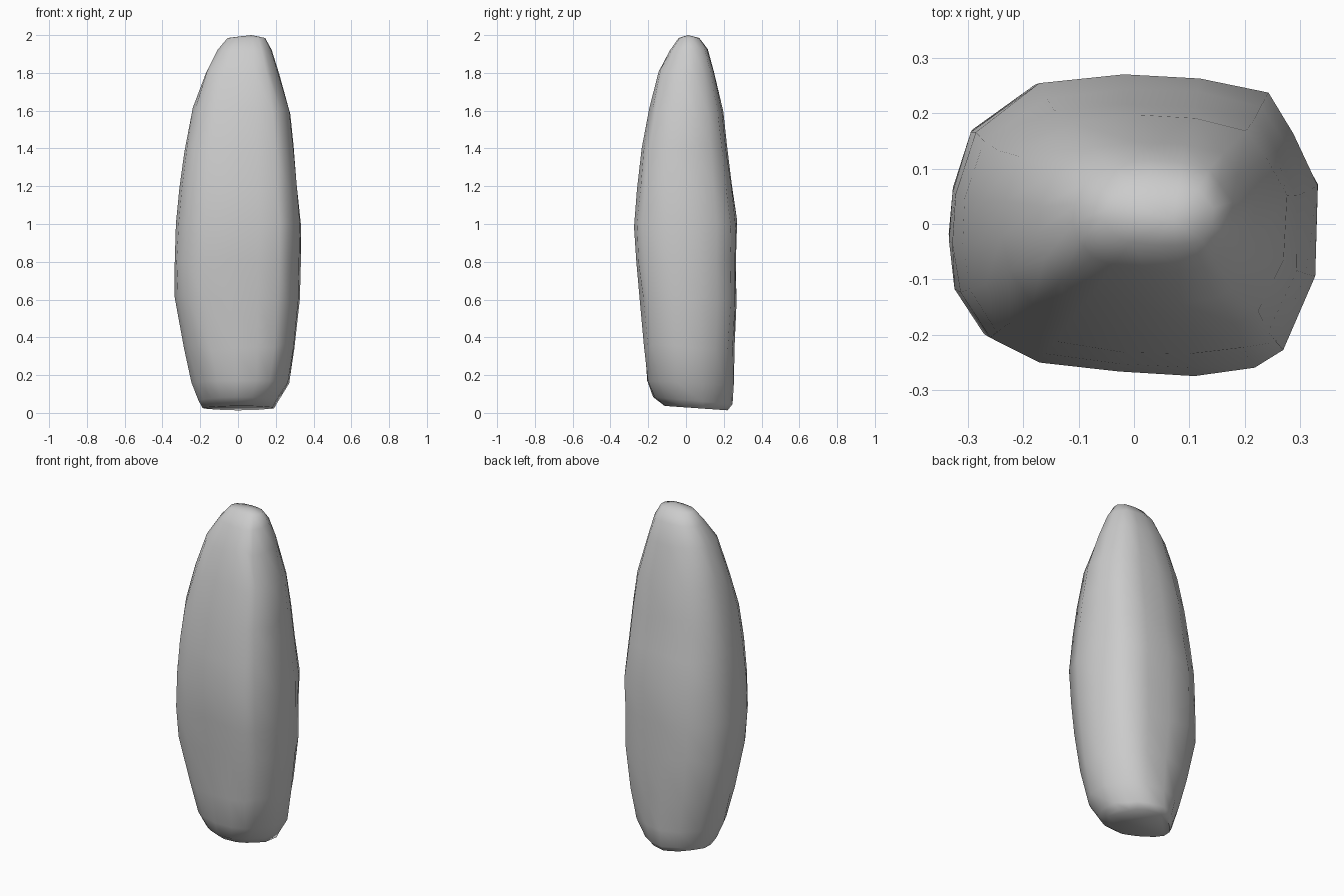
import bpy, bmesh, math, random

random.seed(4)

# Rounded, irregular plan outline of the stone (widest cross-section)
plan = [(0.335, 0.075), (0.33, -0.09), (0.272, -0.225), (0.22, -0.258), (0.11, -0.275),
        (-0.03, -0.268), (-0.175, -0.248), (-0.268, -0.205), (-0.32, -0.12), (-0.335, -0.03),
        (-0.33, 0.06), (-0.295, 0.175), (-0.175, 0.262), (-0.02, 0.278), (0.12, 0.272),
        (0.245, 0.245), (0.29, 0.17)]

# Levels: z, xmin, xmax, ymin, ymax, tilt along y, corner cut
levels = [
    (0.015, -0.19, 0.20, -0.12, 0.22, -0.07, 0.20),
    (0.05, -0.215, 0.225, -0.185, 0.25, -0.09, 0.18),
    (0.15, -0.25, 0.28, -0.215, 0.255, -0.05, 0.12),
    (0.35, -0.29, 0.305, -0.23, 0.26, 0, 0.05),
    (0.60, -0.338, 0.33, -0.25, 0.27, 0, 0.01),
    (0.80, -0.34, 0.333, -0.27, 0.268, 0, 0),
    (1.00, -0.33, 0.333, -0.28, 0.27, 0, 0),
    (1.20, -0.312, 0.318, -0.262, 0.245, 0, 0),
    (1.40, -0.285, 0.30, -0.24, 0.22, 0, 0),
    (1.60, -0.242, 0.28, -0.20, 0.198, 0, 0.02),
    (1.80, -0.175, 0.22, -0.15, 0.15, 0, 0.03),
    (1.93, -0.11, 0.18, -0.09, 0.115, 0.05, 0.05),
    (1.985, -0.055, 0.145, -0.04, 0.07, 0.0, 0.05),
]

# Standing stone body: loft the outline through the levels
bm = bmesh.new()
rings = []
for i, (z, x0, x1, y0, y1, tilt, cut) in enumerate(levels):
    ring = []
    for px, py in plan:
        u, v = px / 0.335, py / 0.277
        shrink = 1 - cut * math.sin(2 * math.atan2(v, u)) ** 2
        if 0 < i < len(levels) - 2:
            shrink *= random.uniform(0.98, 1.0)
        u, v = u * shrink, v * shrink
        x = (x0 + x1) / 2 + u * (x1 - x0) / 2
        y = (y0 + y1) / 2 + v * (y1 - y0) / 2
        jz = random.uniform(-0.02, 0.02) if 2 < i < len(levels) - 2 else 0
        ring.append(bm.verts.new((x, y, max(0.0, z + tilt * (y - 0.2) + jz))))
    rings.append(ring)

n = len(plan)
for a, b in zip(rings, rings[1:]):
    for k in range(n):
        m = (k + 1) % n
        bm.faces.new((a[k], a[m], b[m], b[k]))

# Base and blunt tip
bm.faces.new(rings[0])
tip = bm.verts.new((0.07, 0.01, 2.0))
for k in range(n):
    bm.faces.new((rings[-1][k], rings[-1][(k + 1) % n], tip))

bmesh.ops.recalc_face_normals(bm, faces=bm.faces)
mesh = bpy.data.meshes.new("standing_stone")
bm.to_mesh(mesh)
bm.free()
stone = bpy.data.objects.new("standing_stone", mesh)
bpy.context.collection.objects.link(stone)

bpy.context.view_layer.objects.active = stone
stone.select_set(True)
bpy.ops.object.shade_smooth_by_angle(angle=math.radians(60))
